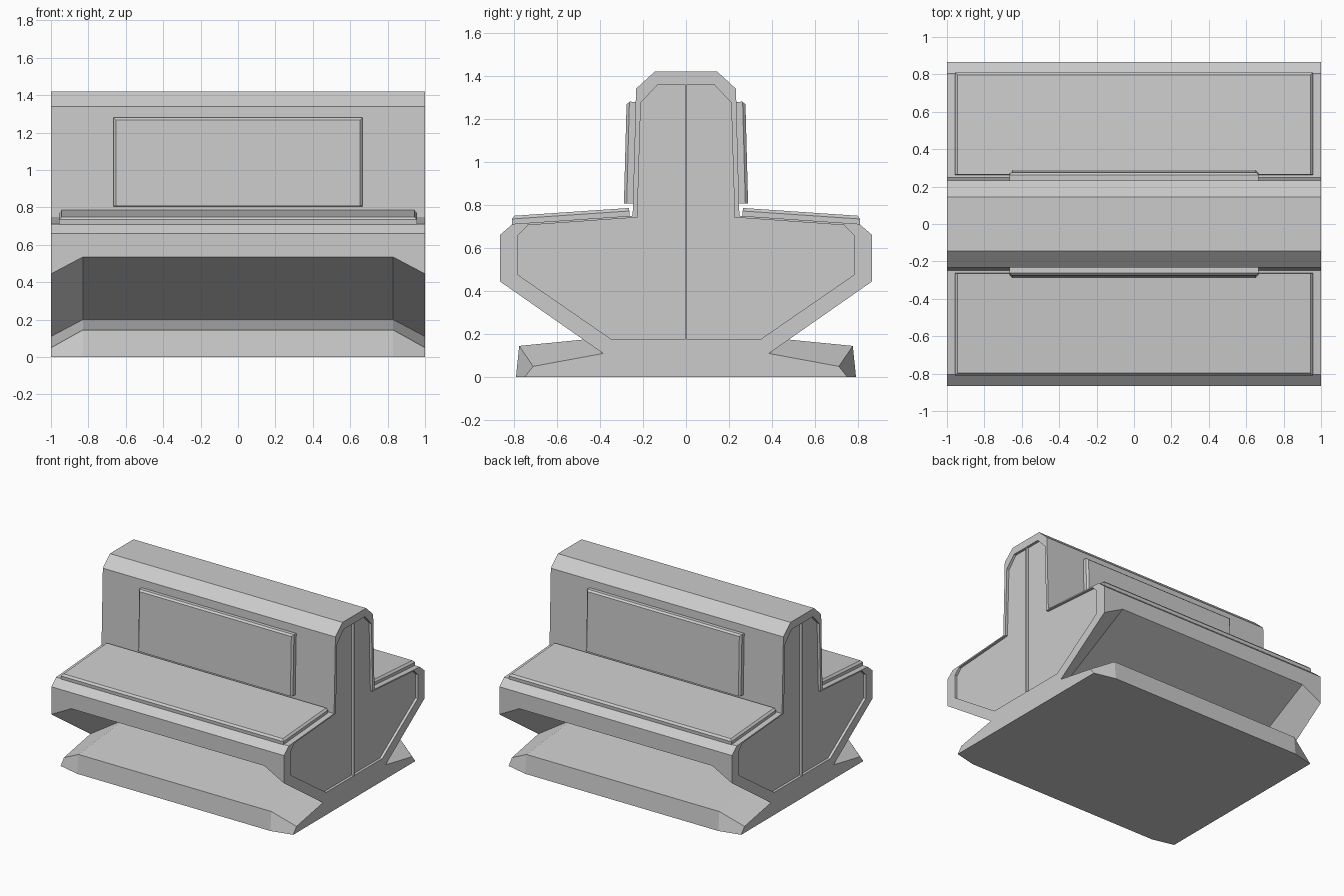
import bpy, bmesh
from mathutils import Matrix, Vector

if "Cube" in bpy.data.objects:
    bpy.data.objects.remove(bpy.data.objects["Cube"])

def finish(bm, name):
    bmesh.ops.recalc_face_normals(bm, faces=bm.faces[:])
    me = bpy.data.meshes.new(name)
    bm.to_mesh(me)
    bm.free()
    ob = bpy.data.objects.new(name, me)
    bpy.context.collection.objects.link(ob)
    return ob

def ring(bm, x, pts):
    return [bm.verts.new((x, y, z)) for y, z in pts]

def strip(bm, a, b, closed=False):
    n = len(a)
    for i in range(n if closed else n - 1):
        j = (i + 1) % n
        bm.faces.new((a[i], a[j], b[j], b[i]))

# Body: one quarter lofted along x, then mirrored twice
upper = [(0, 1.42), (.145, 1.42), (.232, 1.34), (.248, .75), (.805, .712), (.865, .66)]
mid = upper + [(.865, .535), (.22, .2), (.775, .145), (.79, 0), (0, 0)]
end = upper + [(.865, .445), (.385, .11), (.71, .05), (.75, 0), (0, 0)]
panel = [(.004, 1.36), (.13, 1.36), (.21, 1.275), (.226, .742), (.735, .706),
         (.78, .66), (.78, .475), (.345, .175), (.004, .175)]

bm = bmesh.new()
r0, r1, r2 = ring(bm, 0, mid), ring(bm, .83, mid), ring(bm, 1, end)
strip(bm, r0, r1)
strip(bm, r1, r2)
# End face: rim, recessed panel, thin centre rib and foot
hub = bm.verts.new((1, 0, .11))
rim, floor = ring(bm, 1, panel), ring(bm, .98, panel)
strip(bm, r2[:8] + [hub], rim, True)
strip(bm, rim, floor, True)
bm.faces.new(floor)
bm.faces.new([hub] + r2[7:])
for axis in 'XY':
    bmesh.ops.mirror(bm, geom=bm.verts[:] + bm.edges[:] + bm.faces[:],
                     matrix=Matrix.Identity(4), merge_dist=1e-4, axis=axis)
finish(bm, "bench_body")

def pad(name, a, b, half_w, height, bevel, side):
    """Slab on the line a-b (y, z), chamfered at the sides and far end."""
    a, b = Vector(a), Vector(b)
    d = (b - a).normalized()
    n = Vector((-d.y, d.x))
    if n.x + n.y < 0:
        n = -n
    bm = bmesh.new()
    rings = []
    for h, inset in ((-.004, 0), (height - bevel, 0), (height, bevel)):
        p, q, w = a + n * h, b + n * h - d * inset, half_w - inset
        rings.append([bm.verts.new((x, side * c.x, c.y))
                      for x, c in ((-w, p), (w, p), (w, q), (-w, q))])
    strip(bm, rings[0], rings[1], True)
    strip(bm, rings[1], rings[2], True)
    bm.faces.new(rings[0])
    bm.faces.new(rings[2])
    finish(bm, name)

# Seat cushions and backrest pads on both sides
for side, label in ((-1, "front"), (1, "back")):
    pad(label + "_seat_cushion", (.262, .749), (.808, .712), .957, .037, .014, side)
    pad(label + "_backrest_pad", (.2465, .806), (.234, 1.279), .665, .042, .013, side)
